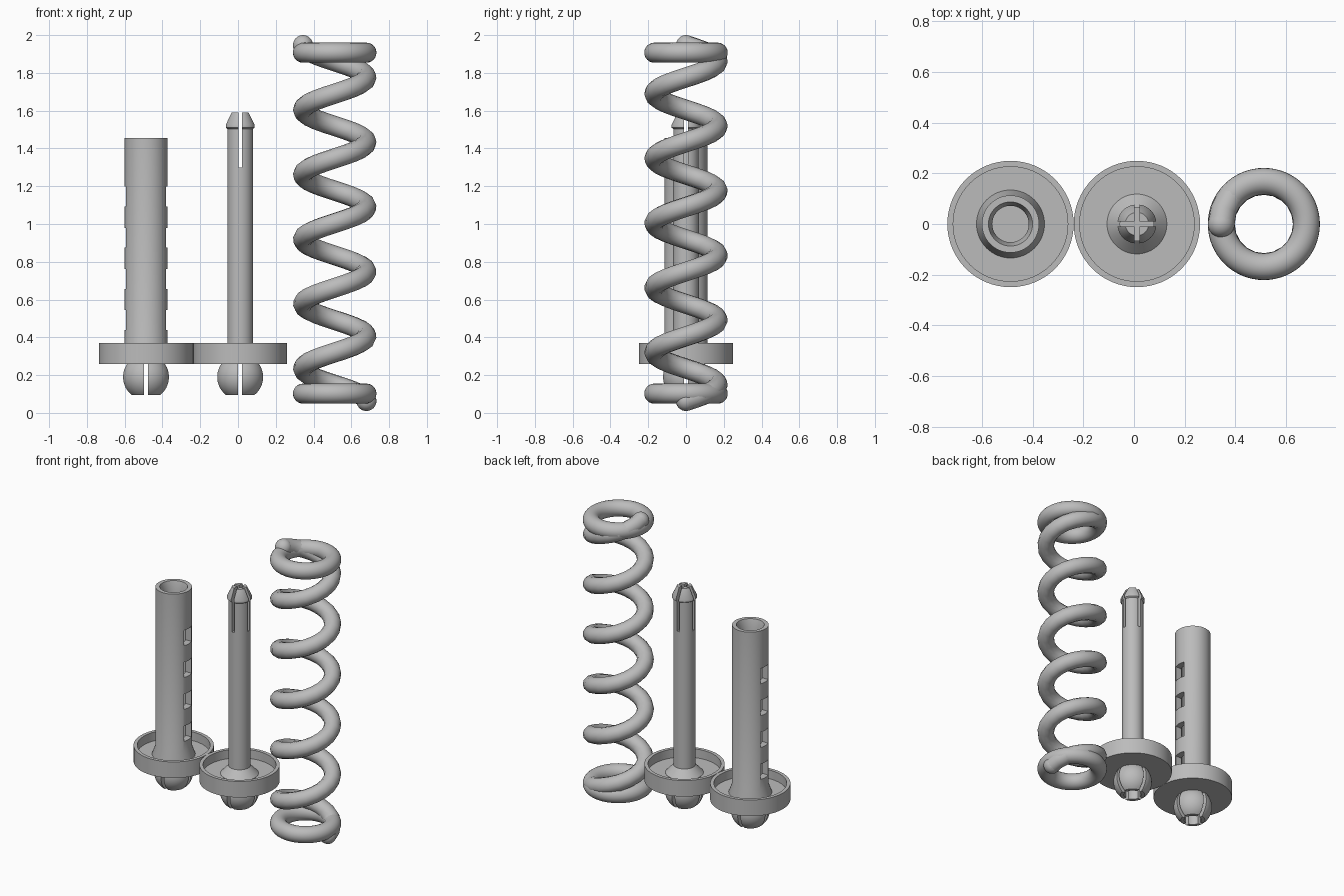
import bpy, bmesh, math
from mathutils import Matrix, Vector

if "Cube" in bpy.data.objects:
    bpy.data.objects.remove(bpy.data.objects["Cube"])

grey = bpy.data.materials.new("plain grey")
grey.diffuse_color = (0.5, 0.5, 0.5, 1)
grey.use_nodes = True
grey.node_tree.nodes["Principled BSDF"].inputs["Base Color"].default_value = grey.diffuse_color


def finish(ob, angle=30):
    ob.data.materials.clear()
    ob.data.materials.append(grey)
    bpy.ops.object.select_all(action='DESELECT')
    ob.select_set(True)
    bpy.context.view_layer.objects.active = ob
    bpy.ops.object.shade_smooth_by_angle(angle=math.radians(angle))


def mesh_object(name, bm, x=0):
    me = bpy.data.meshes.new(name)
    bm.to_mesh(me)
    bm.free()
    ob = bpy.data.objects.new(name, me)
    ob.location.x = x
    bpy.context.collection.objects.link(ob)
    return ob


def lathe(name, profile, x, steps=64):
    """Revolve (radius, z) points around the vertical axis."""
    bm = bmesh.new()
    vs = [bm.verts.new((r, 0, z)) for r, z in profile]
    es = [bm.edges.new(p) for p in zip(vs, vs[1:])]
    if profile[0][0] > 0:
        es.append(bm.edges.new((vs[-1], vs[0])))
    bmesh.ops.spin(bm, geom=vs + es, cent=(0, 0, 0), axis=(0, 0, 1),
                   angle=math.tau, steps=steps)
    bmesh.ops.remove_doubles(bm, verts=bm.verts, dist=1e-5)
    bmesh.ops.recalc_face_normals(bm, faces=bm.faces)
    return mesh_object(name, bm, x)


def cut(ob, boxes):
    """Subtract boxes, each given as (centre, size), local to the part."""
    for centre, size in boxes:
        bm = bmesh.new()
        bmesh.ops.create_cube(bm, size=1, matrix=Matrix.Translation(centre)
                              @ Matrix.Diagonal((*size, 1)))
        cutter = mesh_object("cutter", bm, ob.location.x)
        cutter.hide_render = True
        bpy.context.view_layer.update()
        mod = ob.modifiers.new("cut", 'BOOLEAN')
        mod.operation, mod.solver, mod.object = 'DIFFERENCE', 'EXACT', cutter
        bpy.context.view_layer.objects.active = ob
        bpy.ops.object.modifier_apply(modifier=mod.name)
        bpy.data.objects.remove(cutter)


SLEEVE_X, PEG_X, SPRING_X = -0.487, 0.0115, 0.512


# Cupped flange and slotted snap foot, shared by sleeve and peg
def base(prefix, x):
    finish(lathe(prefix + "_flange", [(0, 0.26), (0.249, 0.26), (0.249, 0.37),
                                      (0.226, 0.37), (0.226, 0.31), (0, 0.31)], x))
    ball = [(0.122 * math.cos(a), 0.19 + 0.122 * math.sin(a))
            for a in (math.radians(-51 + 93 * i / 12) for i in range(13))]
    foot = lathe(prefix + "_snap_foot", [(0.055, 0.095)] + ball + [(0.055, 0.2716)], x)
    cut(foot, [((0, 0, 0.16), (0.022, 0.4, 0.2)), ((0, 0, 0.16), (0.4, 0.022, 0.2))])
    finish(foot)


base("sleeve", SLEEVE_X)
base("peg", PEG_X)

# Hollow sleeve with a flared root and windows on both sides
sleeve = lathe("sleeve_tube", [(0, 0.29), (0.134, 0.29), (0.134, 0.312), (0.113, 0.37),
                               (0.113, 1.455), (0.087, 1.455), (0.072, 1.40),
                               (0.072, 0.32), (0, 0.32)], SLEEVE_X)
cut(sleeve, [((s * 0.1, 0, 1.145 - 0.218 * i), (0.1, 0.08, 0.105))
             for s in (-1, 1) for i in range(4)])
finish(sleeve)

# Peg with a flared root and a split barbed tip
peg = lathe("peg_shaft", [(0, 0.29), (0.118, 0.29), (0.118, 0.312), (0.068, 0.365),
                          (0.068, 1.503), (0.077, 1.51), (0.077, 1.525),
                          (0.046, 1.59), (0, 1.59)], PEG_X)
cut(peg, [((0, 0, 1.5), (0.02, 0.3, 0.4)), ((0, 0, 1.5), (0.3, 0.02, 0.4))])
finish(peg)

# Coil spring wire, rising counter-clockwise through 5.5 turns
R, r, Z0, Z1, TURNS, SEG = 0.168, 0.053, 0.063, 1.947, 5.5, 20
n = int(TURNS * SEG)
path = [Vector((R * math.cos(math.tau * i / SEG), R * math.sin(math.tau * i / SEG),
                Z0 + (Z1 - Z0) * i / n)) for i in range(n + 1)]
cu = bpy.data.curves.new("spring_coil", 'CURVE')
cu.dimensions = '3D'
cu.bevel_depth, cu.bevel_resolution, cu.use_fill_caps = r, 4, True
sp = cu.splines.new('POLY')
sp.points.add(n)
for p, co in zip(sp.points, path):
    p.co = (*co, 1)
coil = bpy.data.objects.new("spring_coil", cu)
coil.location.x = SPRING_X
bpy.context.collection.objects.link(coil)
bpy.ops.object.select_all(action='DESELECT')
coil.select_set(True)
bpy.context.view_layer.objects.active = coil
bpy.ops.object.convert(target='MESH')
finish(bpy.context.view_layer.objects.active, 50)

# Rounded wire ends and closed end rings
for label, end, ring_z in (("bottom", path[0], 0.102), ("top", path[-1], 1.907)):
    bm = bmesh.new()
    bmesh.ops.create_uvsphere(bm, u_segments=24, v_segments=16, radius=r,
                              matrix=Matrix.Translation(end))
    finish(mesh_object("spring_" + label + "_tip", bm, SPRING_X))
    bpy.ops.mesh.primitive_torus_add(location=(SPRING_X, 0, ring_z), major_radius=R,
                                     minor_radius=r, major_segments=64, minor_segments=24)
    ring = bpy.context.object
    ring.name = "spring_" + label + "_ring"
    finish(ring)
